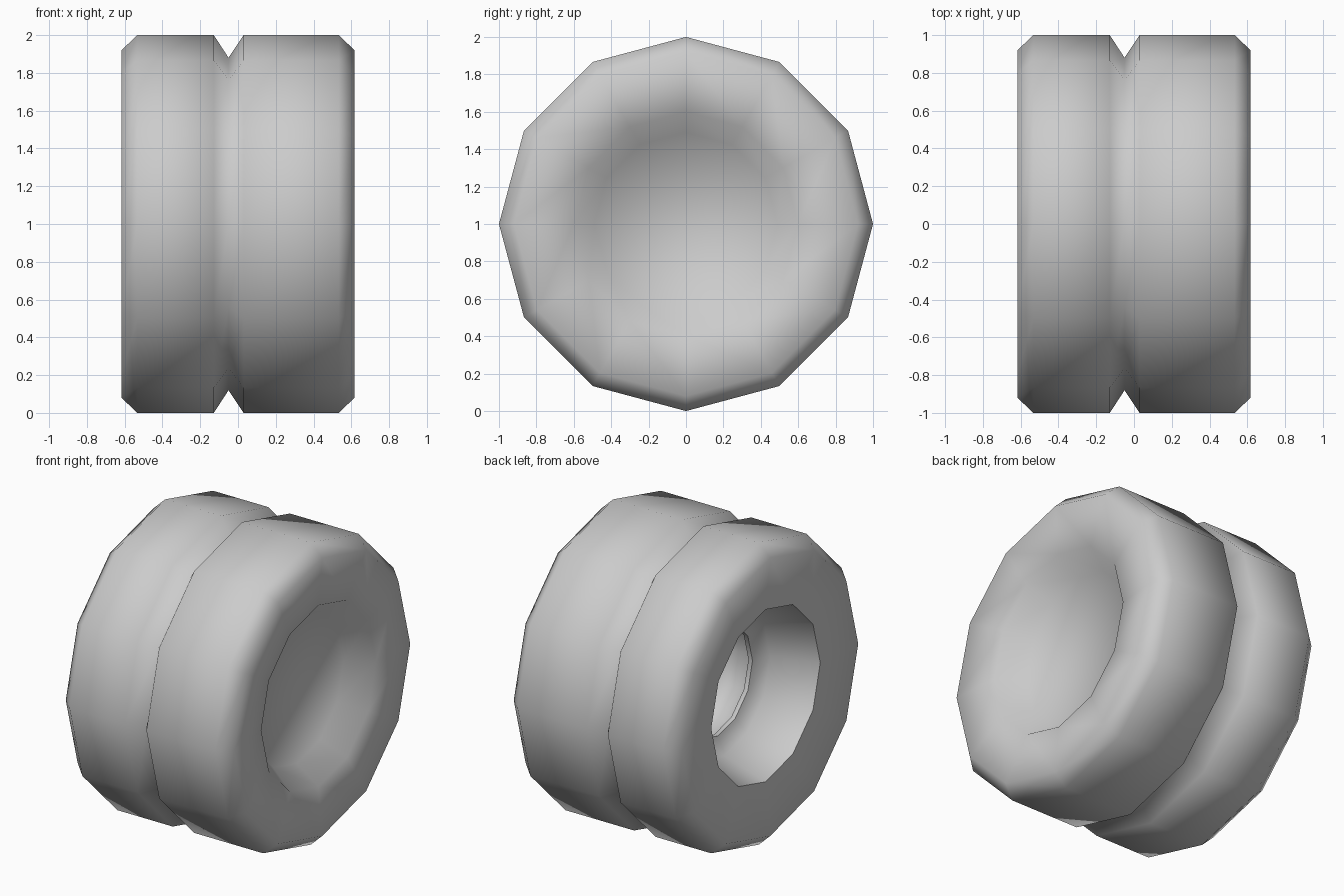
import bpy
import bmesh
from math import cos, sin, tau

SIDES = 12

cube = bpy.data.objects.get("Cube")
if cube:
    bpy.data.objects.remove(cube, do_unlink=True)

# Single grey colour
grey = bpy.data.materials.new("plain_grey")
grey.use_nodes = True
colour = (0.6, 0.6, 0.6, 1)
grey.diffuse_color = colour
grey.node_tree.nodes["Principled BSDF"].inputs["Base Color"].default_value = colour


def lathe_along_x(name, profile, sharp_points):
    """Turn (x, radius) points around the x axis and cap both ends."""
    bm = bmesh.new()
    rings = [
        [bm.verts.new((x, r * cos(tau * i / SIDES), 1 + r * sin(tau * i / SIDES)))
         for i in range(SIDES)]
        for x, r in profile
    ]
    for a, b in zip(rings, rings[1:]):
        for i in range(SIDES):
            j = (i + 1) % SIDES
            bm.faces.new((a[i], a[j], b[j], b[i]))
    bm.faces.new(rings[0])
    bm.faces.new(rings[-1][::-1])
    bmesh.ops.recalc_face_normals(bm, faces=bm.faces[:])
    for face in bm.faces:
        face.smooth = True
    # Hard creases around the chosen rings
    for point in sharp_points:
        ring = rings[profile.index(point)]
        for i in range(SIDES):
            bm.edges.get((ring[i - 1], ring[i])).smooth = False
    mesh = bpy.data.meshes.new(name)
    bm.to_mesh(mesh)
    bm.free()
    mesh.materials.append(grey)
    obj = bpy.data.objects.new(name, mesh)
    bpy.context.collection.objects.link(obj)
    return obj


# Shallow dish on the left end
dish = [(0.43, 0.49), (0.59, 0.60)]
# Chamfered tread with a V groove
tread = [(0.617, 0.92), (0.533, 1), (0.03, 1), (-0.05, 0.88),
         (-0.128, 1), (-0.533, 1), (-0.617, 0.92)]
# Deep socket on the right end, with a lip and an inner chamber
socket_rim = (-0.584, 0.57)
lip = (-0.235, 0.36)
socket = [socket_rim, (-0.28, 0.48), lip, (-0.205, 0.36),
          (-0.18, 0.42), (0.06, 0.42)]

lathe_along_x("grooved_wheel", dish + tread + socket, [socket_rim, lip])
